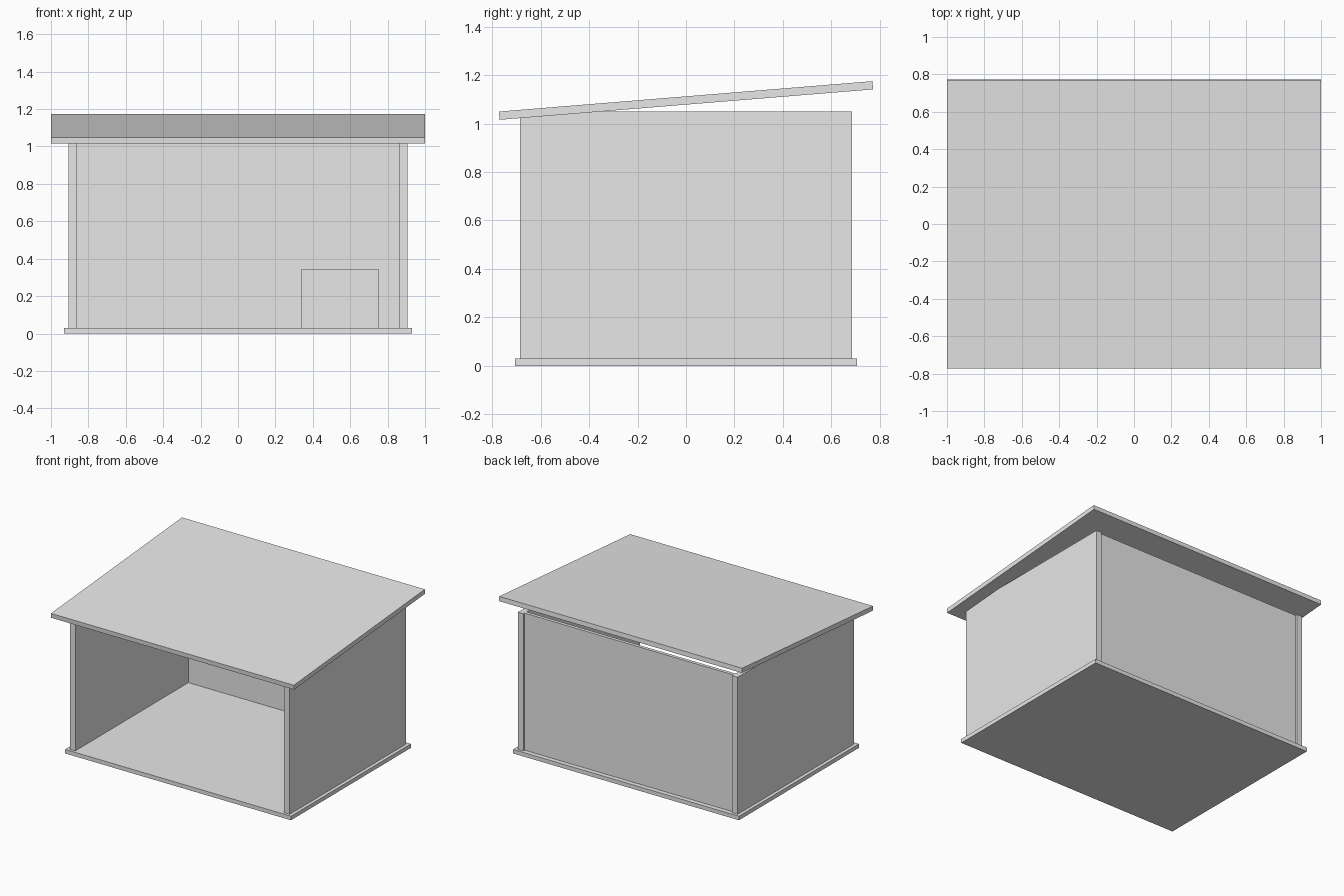
import bpy
import math

if "Cube" in bpy.data.objects:
    bpy.data.objects.remove(bpy.data.objects["Cube"])

# one light grey for the whole shelter
grey = bpy.data.materials.new("light_grey")
grey.diffuse_color = (0.8, 0.8, 0.8, 1)
grey.use_nodes = True
grey.node_tree.nodes["Principled BSDF"].inputs["Base Color"].default_value = grey.diffuse_color


def box(name, x, y, z):
    """Axis-aligned box given its (min, max) extent on each axis."""
    bpy.ops.mesh.primitive_cube_add(size=1, location=[sum(r) / 2 for r in (x, y, z)])
    ob = bpy.context.object
    ob.name = name
    ob.scale = [r[1] - r[0] for r in (x, y, z)]
    ob.data.materials.append(grey)
    return ob


FLOOR_TOP, WALL_TOP = 0.03, 1.05

# floor slab
box("floor", (-0.93, 0.93), (-0.705, 0.705), (0, FLOOR_TOP))

# side walls, front left open
for side, sign in (("left", -1), ("right", 1)):
    box(side + "_wall", sorted((sign * 0.86, sign * 0.905)), (-0.685, 0.685), (FLOOR_TOP, WALL_TOP))

# back panel, slightly recessed between the side walls
box("back_wall", (-0.86, 0.86), (0.645, 0.67), (FLOOR_TOP, WALL_TOP))

# low box standing inside against the back wall
box("inner_box", (0.34, 0.75), (0.25, 0.645), (FLOOR_TOP, 0.345))

# sloping roof slab, higher at the back
roof = box("roof", (-1, 1), (-0.773, 0.773), (1.078, 1.112))
roof.rotation_euler.x = math.radians(4.65)
